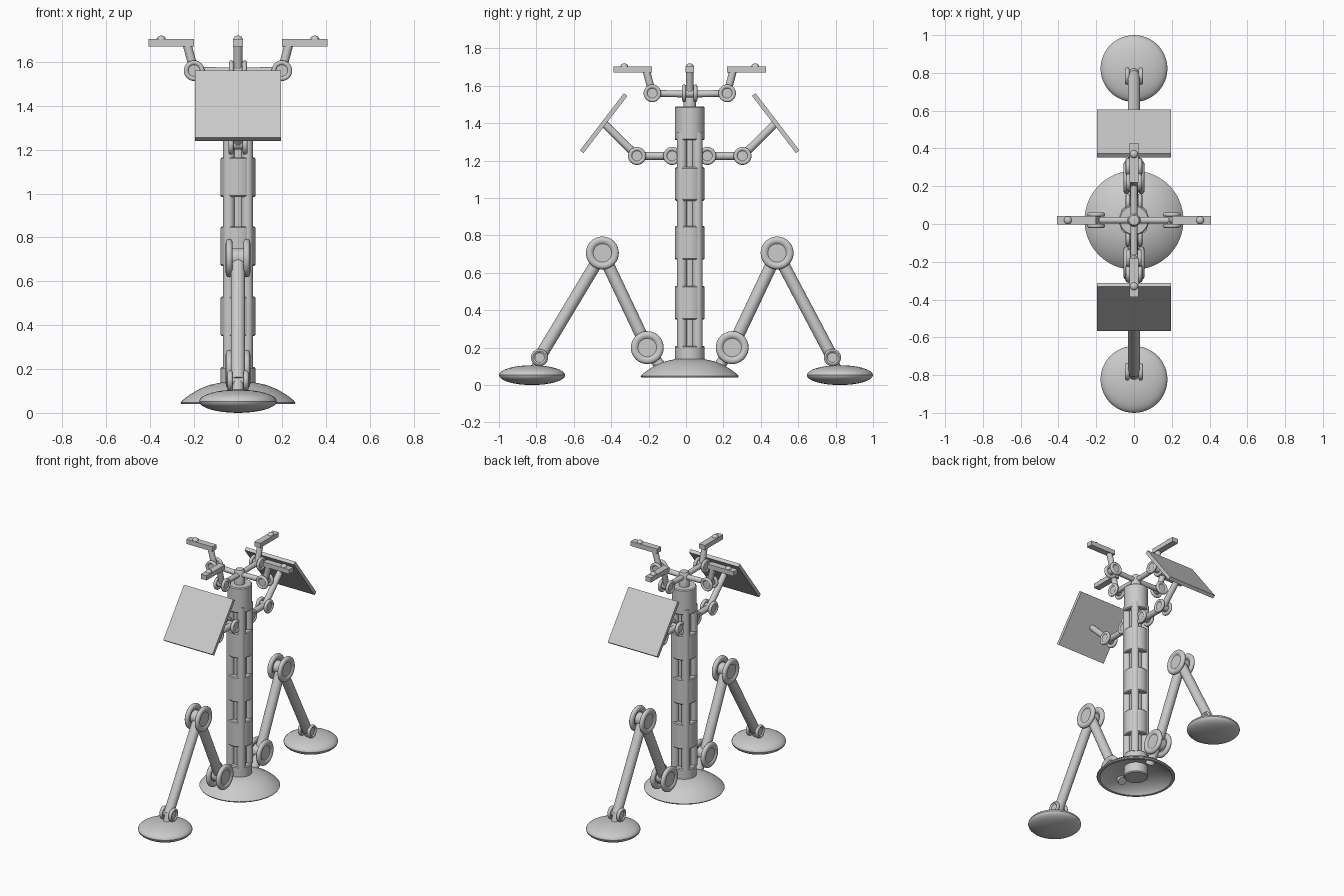
import bpy, bmesh, math
from mathutils import Vector, Matrix

if "Cube" in bpy.data.objects:
    bpy.data.objects.remove(bpy.data.objects["Cube"])

CY = 0.02  # the column stands slightly behind the origin


def finish(name, bm, smooth=True):
    bmesh.ops.recalc_face_normals(bm, faces=bm.faces)
    me = bpy.data.meshes.new(name)
    bm.to_mesh(me)
    bm.free()
    ob = bpy.data.objects.new(name, me)
    bpy.context.collection.objects.link(ob)
    if smooth:
        bpy.ops.object.select_all(action='DESELECT')
        ob.select_set(True)
        bpy.context.view_layer.objects.active = ob
        bpy.ops.object.shade_smooth_by_angle(angle=math.radians(35))
    return ob


def lathe(name, profile, loc=(0, 0, 0), axis=(0, 0, 1), steps=40):
    """Spin an (r, z) profile about z, then aim z along axis."""
    bm = bmesh.new()
    vs = [bm.verts.new((r, 0, z)) for r, z in profile]
    es = [bm.edges.new(p) for p in zip(vs, vs[1:])]
    bmesh.ops.spin(bm, geom=vs + es, cent=(0, 0, 0), axis=(0, 0, 1),
                   angle=2 * math.pi, steps=steps)
    bmesh.ops.remove_doubles(bm, verts=bm.verts, dist=1e-5)
    rot = Vector((0, 0, 1)).rotation_difference(Vector(axis)).to_matrix().to_4x4()
    bm.transform(Matrix.Translation(loc) @ rot)
    return finish(name, bm)


def rod(name, a, b, r, steps=24):
    a, b = Vector(a), Vector(b)
    h = (b - a).length
    return lathe(name, [(0, 0), (r, 0), (r, h), (0, h)], a, (b - a).normalized(), steps)


def drum(name, z0, z1, r, c=0.006):
    return lathe(name, [(0, z0), (r - c, z0), (r, z0 + c), (r, z1 - c), (r - c, z1), (0, z1)],
                 (0, CY, 0))


def box(name, size, loc, rot=Matrix()):
    bm = bmesh.new()
    bmesh.ops.create_cube(bm, size=1)
    bm.transform(Matrix.Translation(loc) @ rot @ Matrix.Diagonal((*size, 1)))
    return finish(name, bm, False)


def joint(name, p, axis, r, off, t):
    """Hinge: two rimmed discs either side of the rod ends, with a pin."""
    p, axis = Vector(p), Vector(axis)
    half = [(0, .4 * t), (.56 * r, .4 * t), (.66 * r, .85 * t), (.78 * r, t),
            (.9 * r, .85 * t), (.98 * r, .45 * t), (r, 0)]
    prof = half + [(a, -b) for a, b in reversed(half[:-1])]
    for s in (-1, 1):
        lathe(name + '_disc', prof, p + axis * off * s, axis, 32)
    rod(name + '_pin', p - axis * off, p + axis * off, .5 * r)


# base: hollow dome with the column foot poking through
lathe('base_dome', [(.05, .14), (.08, .138), (.13, .127), (.18, .107), (.22, .083),
                    (.25, .06), (.262, .047), (.258, .04), (.24, .04), (.235, .048),
                    (.20, .075), (.15, .098), (.08, .112), (.05, .112)], (0, CY, 0), steps=64)
drum('column_foot', .04, .21, .08)

# column: drums joined by a bundle of rods
for z in (.35, .67, .985, 1.31):
    drum('column_drum', z, z + .18, .08)
rod('column_core', (0, CY, .2), (0, CY, 1.35), .045)
for sx in (-1, 1):
    for sy in (-1, 1):
        x, y = .042 * sx, CY + .042 * sy
        rod('column_rod', (x, y, .2), (x, y, 1.35), .027)
lathe('column_neck', [(0, 1.48), (.034, 1.48), (.034, 1.575), (.026, 1.59), (0, 1.595)],
      (0, CY, 0))

for s in (-1, 1):
    # leg: hip, knee, ankle and lens-shaped foot
    hip = (0, CY + .227 * s, .20)
    knee = (0, CY + .467 * s, .706)
    ankle = (0, .783 * s, .147)
    rod('leg_mount', (0, CY + .14 * s, .075), hip, .03)
    rod('thigh', hip, knee, .033)
    rod('shin', knee, ankle, .033)
    rod('ankle_stub', ankle, (0, .81 * s, .07), .025)
    joint('hip', hip, (1, 0, 0), .088, .04, .016)
    joint('knee', knee, (1, 0, 0), .088, .04, .016)
    joint('ankle', ankle, (1, 0, 0), .046, .036, .012)
    arc = [math.pi * i / 16 - math.pi / 2 for i in range(17)]
    lathe('foot', [(.177 * max(0, math.cos(a)), .053 + .053 * math.sin(a)) for a in arc],
          (0, .823 * s, 0), steps=48)

    # panel arm with tilted square panel
    a = (0, CY + .094 * s, 1.225)
    b = (0, CY + .282 * s, 1.225)
    c = Vector((0, CY + .46 * s, 1.40))
    joint('panel_shoulder', a, (1, 0, 0), .048, .032, .012)
    joint('panel_elbow', b, (1, 0, 0), .048, .032, .012)
    rod('panel_bracket', (0, CY, 1.225), a, .022)
    rod('panel_arm', a, b, .021)
    rod('panel_stub', b, c, .021)
    tilt = Matrix.Rotation(-s * math.atan2(.31, .238), 4, 'X')
    box('panel', (.39, .386, .024), c, tilt)

# four top arms carrying small bars
for i in range(4):
    rot = Matrix.Rotation(i * math.pi / 2, 3, 'Z')
    side = rot @ Vector((0, 1, 0))

    def at(r, z):
        return rot @ Vector((r, 0, 0)) + Vector((0, CY, z))

    rod('top_arm', at(0, 1.555), at(.2, 1.56), .018)
    rod('top_strut', at(.2, 1.56), at(.232, 1.68), .02)
    joint('top_joint', at(.2, 1.56), side, .047, .03, .011)
    box('top_bar', (.207, .046, .033), at(.304, 1.687), rot.to_4x4())
    arc = [math.pi / 2 * k / 6 for k in range(7)]
    lathe('bar_button', [(.021 * math.cos(t), .018 * math.sin(t)) for t in arc[:-1]] + [(0, .018)],
          at(.35, 1.702), steps=20)
